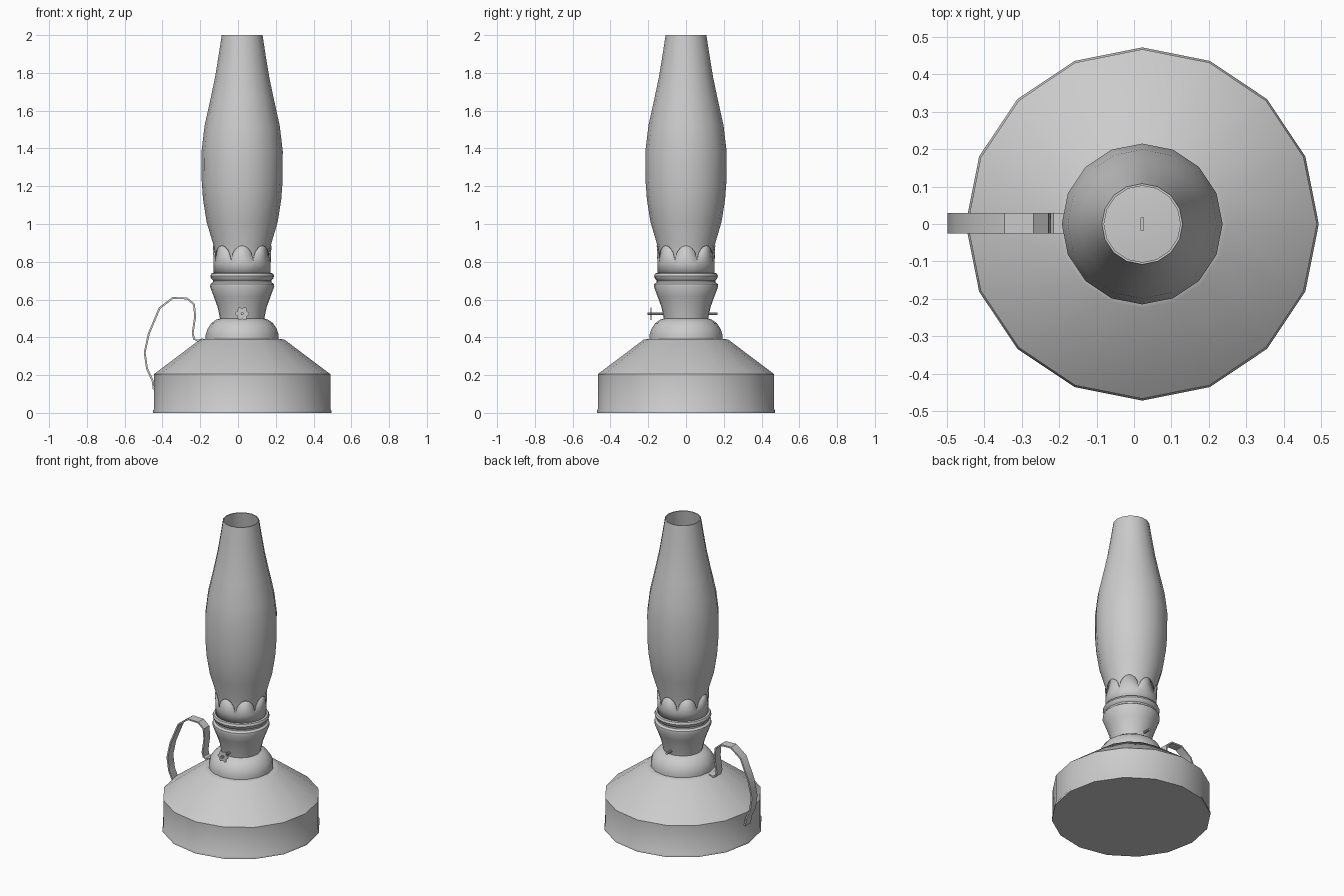
import bpy, bmesh, math
from mathutils import Vector

if "Cube" in bpy.data.objects:
    bpy.data.objects.remove(bpy.data.objects["Cube"])

CX = 0.022  # lamp axis
SIDES = 16


def finish(name, bm, angle=35):
    bmesh.ops.recalc_face_normals(bm, faces=bm.faces)
    me = bpy.data.meshes.new(name)
    bm.to_mesh(me)
    bm.free()
    ob = bpy.data.objects.new(name, me)
    bpy.context.collection.objects.link(ob)
    bpy.ops.object.select_all(action='DESELECT')
    ob.select_set(True)
    bpy.context.view_layer.objects.active = ob
    bpy.ops.object.shade_smooth_by_angle(angle=math.radians(angle))
    return ob


def lathe(name, profile, sides=SIDES, cap_bottom=False, cap_top=False, closed=False, top_fn=None):
    """Revolve (radius, z) points; top_fn can reshape the height of the last ring."""
    bm = bmesh.new()
    rings = []
    for j, (r, z) in enumerate(profile):
        ring = []
        for i in range(sides):
            a = 2 * math.pi * i / sides
            h = top_fn(a) if top_fn and j == len(profile) - 1 else z
            ring.append(bm.verts.new((CX + r * math.cos(a), r * math.sin(a), h)))
        rings.append(ring)
    pairs = list(zip(rings, rings[1:])) + ([(rings[-1], rings[0])] if closed else [])
    for lo, hi in pairs:
        for i in range(sides):
            k = (i + 1) % sides
            bm.faces.new((lo[i], lo[k], hi[k], hi[i]))
    if cap_bottom:
        bm.faces.new(rings[0][::-1])
    if cap_top:
        bm.faces.new(rings[-1])
    return finish(name, bm)


def rod(name, radius, y0, y1, x, z, sides=10, wave=0.0, lobes=6):
    """Cylinder along y, optionally with a lobed outline."""
    bm = bmesh.new()
    ends = []
    for y in (y0, y1):
        ring = []
        for i in range(sides):
            a = 2 * math.pi * i / sides
            r = radius + wave * math.cos(lobes * a)
            ring.append(bm.verts.new((x + r * math.cos(a), y, z + r * math.sin(a))))
        ends.append(ring)
        bm.faces.new(ring)
    for i in range(sides):
        k = (i + 1) % sides
        bm.faces.new((ends[0][i], ends[0][k], ends[1][k], ends[1][i]))
    return finish(name, bm)


# Oil tank with sloping shoulder
lathe("oil_tank", [(0.472, 0), (0.472, 0.012), (0.467, 0.02), (0.467, 0.205),
                   (0.225, 0.387), (0.205, 0.392)], cap_bottom=True, cap_top=True)

# Filler dome
lathe("filler_dome", [(0.193, 0.385), (0.193, 0.415), (0.183, 0.445), (0.163, 0.475),
                      (0.138, 0.493), (0.11, 0.502)], cap_bottom=True, cap_top=True)

# Burner cup with rolled bead
lathe("burner", [(0.117, 0.498), (0.13, 0.56), (0.15, 0.615), (0.170, 0.668), (0.168, 0.682),
                 (0.155, 0.692), (0.155, 0.702), (0.165, 0.712), (0.169, 0.725),
                 (0.163, 0.738), (0.148, 0.742)], sides=24, cap_bottom=True, cap_top=True)

# Scalloped chimney holder
gallery = lathe("scalloped_gallery", [(0.151, 0.735), (0.151, 0.79), (0.155, 0.88)], sides=96,
                top_fn=lambda a: 0.805 + 0.08 * math.sqrt(abs(math.cos(4 * a))))
mod = gallery.modifiers.new("thickness", 'SOLIDIFY')
mod.thickness = 0.005

# Glass chimney, a thin open tube
outer = [(0.144, 0.75), (0.146, 0.82), (0.151, 0.885), (0.188, 1.01), (0.207, 1.13), (0.214, 1.225),
         (0.215, 1.385), (0.199, 1.52), (0.168, 1.66), (0.143, 1.78), (0.125, 1.89), (0.108, 2.0)]
inner = [(r - 0.006, z) for r, z in reversed(outer)]
lathe("glass_chimney", outer + inner, closed=True)

# Flat wick
bm = bmesh.new()
bmesh.ops.create_cube(bm, size=1)
for v in bm.verts:
    v.co = Vector((CX + v.co.x * 0.01, v.co.y * 0.035, 0.775 + v.co.z * 0.09))
finish("wick", bm)

# Wick adjuster
rod("adjuster_shaft", 0.008, -0.205, 0.168, CX, 0.525)
rod("adjuster_knob", 0.033, -0.188, -0.182, CX, 0.525, sides=48, wave=0.005)

# Strap handle swept along a path in the xz plane
path = [(-0.446, 0.125), (-0.452, 0.17), (-0.482, 0.235), (-0.494, 0.32), (-0.472, 0.42),
        (-0.415, 0.555), (-0.345, 0.608), (-0.27, 0.606), (-0.233, 0.575), (-0.227, 0.51),
        (-0.240, 0.42), (-0.233, 0.392), (-0.215, 0.383), (-0.185, 0.39)]
bm = bmesh.new()
sections = []
for i, p in enumerate(path):
    a, b = Vector(path[max(i - 1, 0)]), Vector(path[min(i + 1, len(path) - 1)])
    t = (b - a).normalized()
    n = Vector((-t.y, t.x)) * 0.005
    sections.append([bm.verts.new((p[0] + s * n.x, y, p[1] + s * n.y))
                     for s, y in ((-1, -0.026), (1, -0.026), (1, 0.030), (-1, 0.030))])
for s, e in zip(sections, sections[1:]):
    for i in range(4):
        k = (i + 1) % 4
        bm.faces.new((s[i], s[k], e[k], e[i]))
bm.faces.new(sections[0])
bm.faces.new(sections[-1])
finish("handle", bm)
